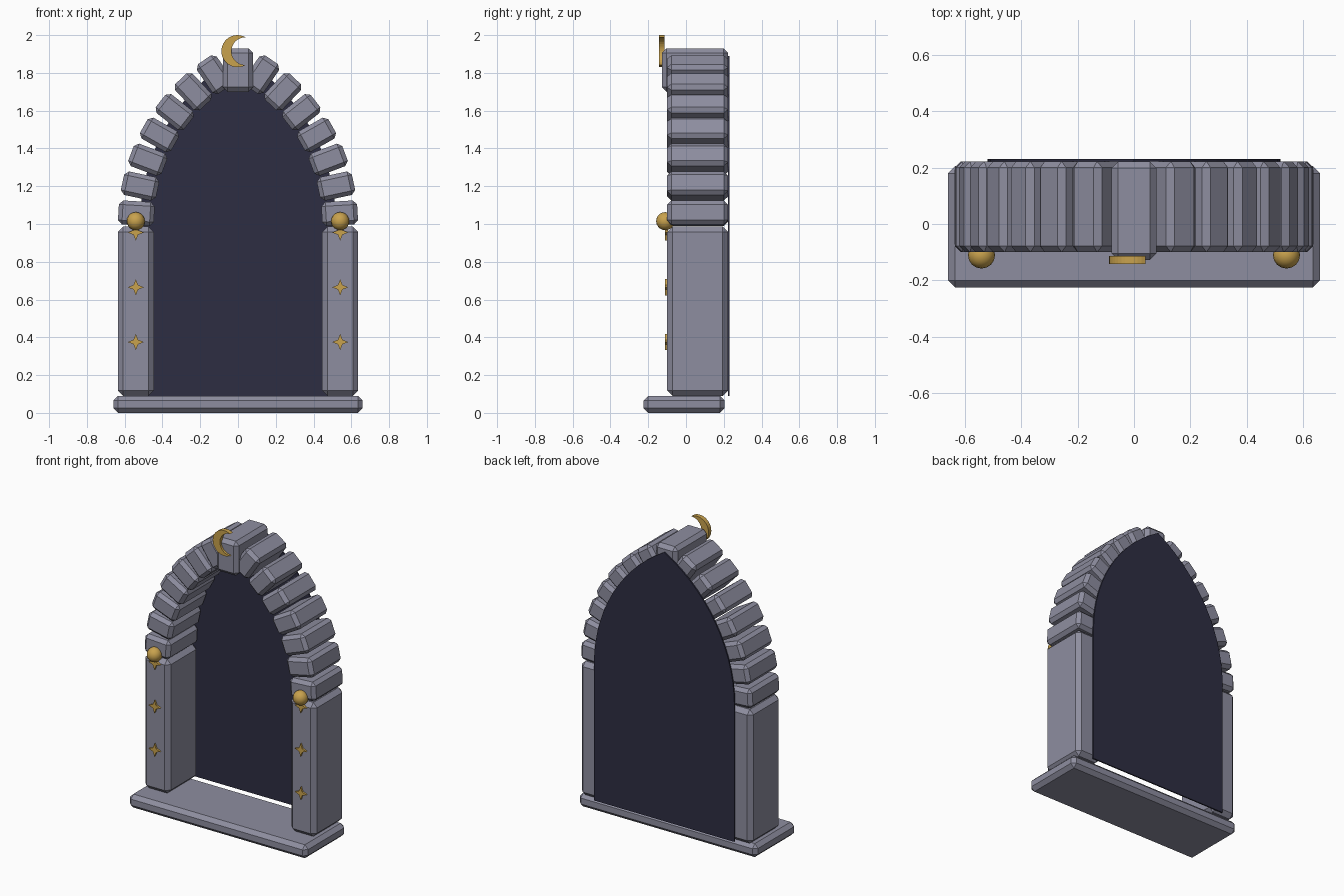
import bpy, bmesh
from math import sin, cos, pi, radians, acos, atan2, sqrt
from mathutils import Matrix, Vector

cube = bpy.data.objects.get("Cube")
if cube:
    bpy.data.objects.remove(cube, do_unlink=True)


def material(name, rgb):
    m = bpy.data.materials.new(name)
    m.use_nodes = True
    m.diffuse_color = (*rgb, 1)
    m.node_tree.nodes["Principled BSDF"].inputs["Base Color"].default_value = (*rgb, 1)
    return m


STONE = material("grey stone", (0.27, 0.27, 0.35))
DARK = material("midnight blue", (0.027, 0.027, 0.055))
GOLD = material("gold", (0.58, 0.36, 0.075))


def finish(name, bm, mat):
    bmesh.ops.recalc_face_normals(bm, faces=bm.faces)
    mesh = bpy.data.meshes.new(name)
    bm.to_mesh(mesh)
    bm.free()
    mesh.materials.append(mat)
    ob = bpy.data.objects.new(name, mesh)
    bpy.context.collection.objects.link(ob)
    return ob


def block(name, center, size, bevel, tilt=0):
    """Chamfered stone block, tilted about the y axis."""
    bm = bmesh.new()
    bmesh.ops.create_cube(bm, size=1, matrix=Matrix.Diagonal((*size, 1)))
    bmesh.ops.bevel(bm, geom=bm.edges[:], offset=bevel, segments=1,
                    affect='EDGES', clamp_overlap=True)
    bm.transform(Matrix.Translation(center) @ Matrix.Rotation(-tilt, 4, 'Y'))
    return finish(name, bm, STONE)


def plate(name, outline, y0, y1, mat):
    """Extrude an x-z outline from y0 to y1."""
    bm = bmesh.new()
    face = bm.faces.new([bm.verts.new((x, y0, z)) for x, z in outline])
    new = bmesh.ops.extrude_face_region(bm, geom=[face])["geom"]
    bmesh.ops.translate(bm, vec=(0, y1 - y0, 0),
                        verts=[v for v in new if isinstance(v, bmesh.types.BMVert)])
    return finish(name, bm, mat)


def arc(cx, cz, r, a0, a1, n):
    return [(cx + r * cos(a0 + (a1 - a0) * i / n),
             cz + r * sin(a0 + (a1 - a0) * i / n)) for i in range(n + 1)]


# Base slab
block("base_slab", (0, -0.01, 0.045), (1.32, 0.43, 0.09), 0.025)

# Dark pointed panel closing the back of the opening
SPRING = 1.0
half = arc(-0.5, SPRING, 1.02, 0, acos(0.5 / 1.02), 14)
right_side = [(0.52, 0.09)] + half
left_side = [(-x, z) for x, z in reversed(right_side[:-1])]
plate("back_panel", right_side + left_side, 0.222, 0.231, DARK)

# Four-pointed star outline
def star(x, z, outer=0.043, inner=0.017):
    return [(x + (inner if i % 2 else outer) * cos(i * pi / 4),
             z + (inner if i % 2 else outer) * sin(i * pi / 4)) for i in range(8)]


for side, s in (("left", 1), ("right", -1)):
    # Pillar
    block(f"{side}_pillar", (s * 0.541, 0.061, 0.538), (0.19, 0.322, 0.896), 0.028)

    # Arch stones following the pointed arch
    for i in range(7):
        a = radians(3.4 + 8.68 * i)
        center = (s * (0.96 * cos(a) - 0.42), 0.061, SPRING + 0.96 * sin(a))
        block(f"{side}_arch_stone_{i + 1}", center, (0.19, 0.322, 0.127), 0.022, s * a)

    # Gold stars on the pillar front
    for i in range(3):
        plate(f"{side}_star_{i + 1}", star(s * 0.541, 0.375 + 0.29 * i),
              -0.112, -0.095, GOLD)

    # Gold ball at the pillar top
    bm = bmesh.new()
    bmesh.ops.create_uvsphere(bm, u_segments=16, v_segments=10, radius=0.048,
                              matrix=Matrix.Translation((s * 0.541, -0.11, 1.015)))
    for f in bm.faces:
        f.smooth = True
    finish(f"{side}_ball", bm, GOLD)

# Keystone
block("keystone", (0, 0.047, 1.815), (0.16, 0.35, 0.23), 0.024)

# Crescent moon: outer arc, then inner arc back
mx, mz, r_out, shift, r_in = -0.003, 1.915, 0.085, 0.041, 0.073
tip_x = (r_out ** 2 - r_in ** 2 + shift ** 2) / (2 * shift)
tip_z = sqrt(r_out ** 2 - tip_x ** 2)
a_out = atan2(tip_z, tip_x)
a_in = atan2(tip_z, tip_x - shift)
outer = arc(mx, mz, r_out, a_out, 2 * pi - a_out, 24)
inner = arc(mx + shift, mz, r_in, 2 * pi - a_in, a_in, 18)
plate("crescent_moon", outer + inner[1:-1], -0.142, -0.113, GOLD)
